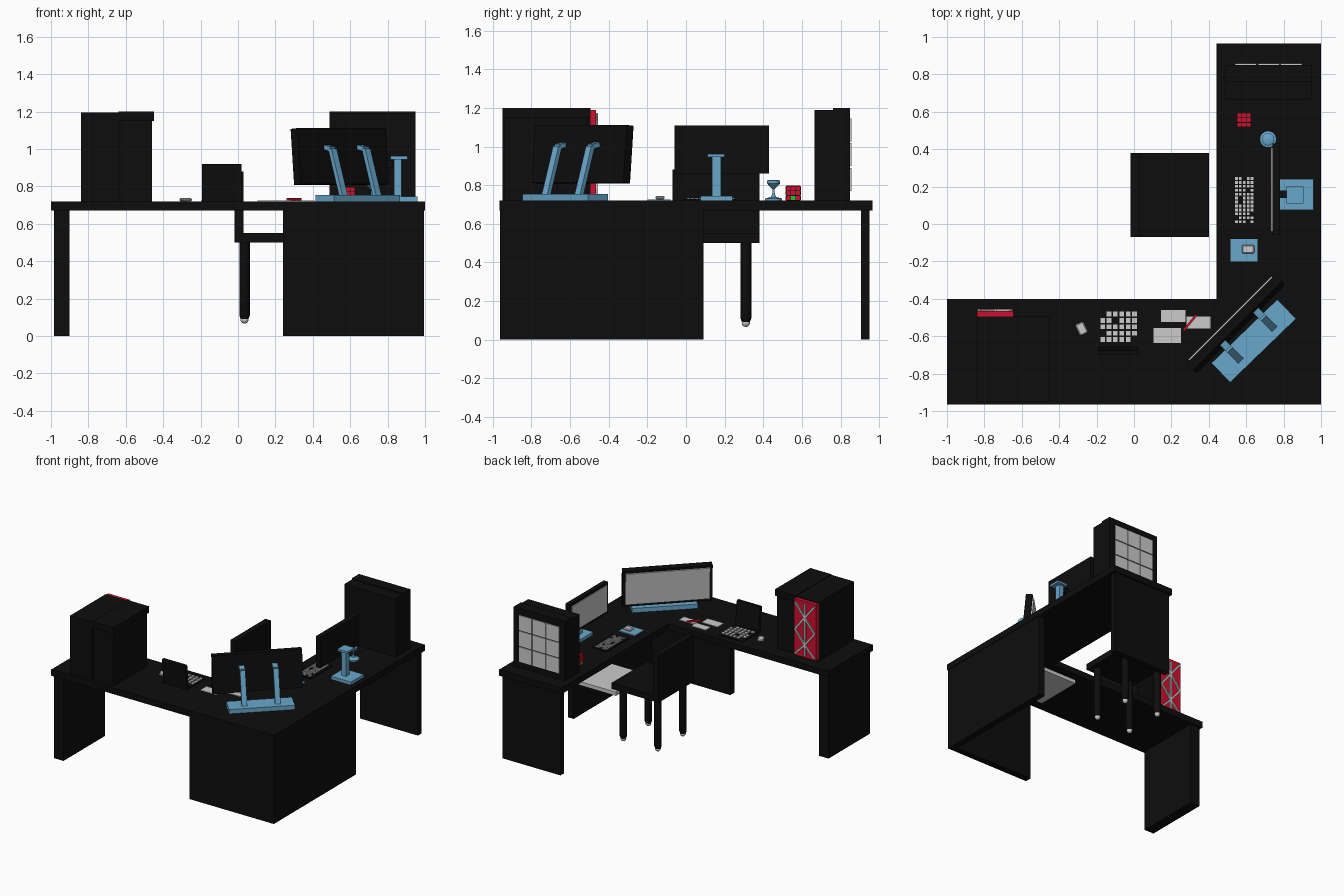
import bpy, bmesh, math, random
from mathutils import Vector, Matrix

if "Cube" in bpy.data.objects:
    bpy.data.objects.remove(bpy.data.objects["Cube"])

random.seed(4)

def mat(name, c):
    m = bpy.data.materials.new(name)
    m.diffuse_color = (*c, 1)
    m.use_nodes = True
    m.node_tree.nodes["Principled BSDF"].inputs["Base Color"].default_value = m.diffuse_color
    return m

BLACK = mat("black", (0.004, 0.004, 0.004))
BLUE = mat("blue", (0.14, 0.39, 0.60))
RED = mat("red", (0.62, 0.005, 0.03))
GREEN = mat("green", (0.02, 0.55, 0.03))

def finish(name, bm, m=None, M=None):
    bmesh.ops.recalc_face_normals(bm, faces=bm.faces)
    me = bpy.data.meshes.new(name)
    bm.to_mesh(me)
    bm.free()
    ob = bpy.data.objects.new(name, me)
    bpy.context.collection.objects.link(ob)
    if m:
        me.materials.append(m)
    if M is not None:
        ob.matrix_world = M
    return ob

def add_box(bm, a, b):
    c = [(p + q) / 2 for p, q in zip(a, b)]
    s = [q - p for p, q in zip(a, b)]
    bmesh.ops.create_cube(bm, size=1, matrix=Matrix.Translation(c) @ Matrix.Diagonal((*s, 1)))

def boxes(name, items, m=None, M=None):
    """One object from (x0,x1,y0,y1,z0,z1) boxes."""
    bm = bmesh.new()
    for x0, x1, y0, y1, z0, z1 in items:
        add_box(bm, (x0, y0, z0), (x1, y1, z1))
    return finish(name, bm, m, M)

def bars(name, segs, w, d, m, side):
    """Rectangular bars along segments; side is the width direction."""
    bm = bmesh.new()
    for p, q in segs:
        p, q = Vector(p), Vector(q)
        z = (q - p).normalized()
        x = (Vector(side) - z * z.dot(Vector(side))).normalized()
        y = z.cross(x)
        R = Matrix((x, y, z)).transposed().to_4x4()
        bmesh.ops.create_cube(bm, size=1, matrix=Matrix.Translation((p + q) / 2) @ R
                              @ Matrix.Diagonal((w, d, (q - p).length, 1)))
    return finish(name, bm, m)

def lathe(name, prof, loc, m=None, n=16):
    bm = bmesh.new()
    vs = [bm.verts.new((r, 0, z)) for r, z in prof]
    es = [bm.edges.new(e) for e in zip(vs, vs[1:])]
    bmesh.ops.spin(bm, geom=vs + es, cent=(0, 0, 0), axis=(0, 0, 1), angle=2 * math.pi, steps=n)
    bmesh.ops.remove_doubles(bm, verts=bm.verts, dist=1e-5)
    ob = finish(name, bm, m, Matrix.Translation(loc))
    for p in ob.data.polygons:
        p.use_smooth = True
    ob.data.set_sharp_from_angle(angle=math.radians(40))
    return ob

# L-shaped desk top
bm = bmesh.new()
outline = [(-1, -.965), (1, -.965), (1, .965), (.44, .965), (.44, -.40), (-1, -.40)]
f = bm.faces.new([bm.verts.new((x, y, .67)) for x, y in outline])
ext = bmesh.ops.extrude_face_region(bm, geom=[f])
bmesh.ops.translate(bm, vec=(0, 0, .05), verts=[v for v in ext["geom"] if isinstance(v, bmesh.types.BMVert)])
finish("desk_top", bm, BLACK)

# Desk supports
boxes("left_leg", [(-.985, -.90, -.95, -.42, 0, .67)], BLACK)
boxes("back_leg", [(.46, .98, .905, .95, 0, .67)], BLACK)
boxes("front_panel", [(.24, .995, -.962, -.91, 0, .67)], BLACK)
boxes("side_panel", [(.945, .995, -.91, .09, 0, .67)], BLACK)
boxes("under_shelf", [(.60, .945, -.35, .04, .26, .29)])

# Chair facing the right arm of the desk
boxes("chair_seat", [(-.02, .40, -.07, .38, .50, .55)], BLACK)
boxes("chair_back", [(-.02, .03, -.07, .38, .55, .88)], BLACK)
for i, (x, y) in enumerate([(x, y) for x in (.035, .345) for y in (-.01, .31)]):
    lathe(f"chair_leg_{i}", [(0, .085), (.02, .09), (.028, .11), (.028, .50), (0, .50)], (x, y, 0), BLACK, 12)
    lathe(f"caster_{i}", [(.022 * math.sin(a * math.pi / 6), .088 - .022 * math.cos(a * math.pi / 6))
                          for a in range(7)], (x, y, 0), None, 12)

# Left computer tower with red front
boxes("left_tower", [(-.84, -.64, -.95, -.495, .72, 1.195), (-.64, -.46, -.94, -.51, .72, 1.15),
                     (-.64, -.45, -.95, -.495, 1.15, 1.2)], BLACK)
boxes("red_front", [(-.84, -.645, -.505, -.465, .735, 1.19)], RED)
L, R, C, Y = -.83, -.655, -.742, -.46
pts = lambda a: [((x0, Y, z0), (x1, Y, z1)) for (x0, z0), (x1, z1) in zip(a, a[1:])]
bars("front_struts", pts([(L, 1.17), (C, 1.06), (R, .95), (C, .84), (L, .75)])
     + pts([(R, 1.17), (C, 1.06), (L, .95), (C, .84), (R, .75)])
     + pts([(C, 1.17), (C, .75)]), .01, .014, None, (0, 1, 0))

# Right computer tower with glazed side
boxes("right_tower", [(.49, .95, .665, .76, .72, 1.19), (.49, .95, .76, .85, .72, 1.2)], BLACK)
boxes("window_panes", [(.54 + i * .122, .655 + i * .122, .848, .857, .77 + j * .128, .89 + j * .128)
                       for i in range(3) for j in range(3)])

# Corner monitor, turned 45 degrees and leaning towards the user
M = Matrix.Translation((.545, -.535, .96)) @ Matrix.Rotation(math.radians(45), 4, 'Z') \
    @ Matrix.Rotation(math.radians(-5), 4, 'X')
boxes("corner_monitor", [(-.335, .335, -.025, .025, -.15, .15)], BLACK, M)
boxes("corner_screen", [(-.315, .315, .02, .035, -.13, .13)], None, M)

# Corner monitor stand
M = Matrix.Translation((.64, -.625, .72)) @ Matrix.Rotation(math.radians(44), 4, 'Z')
boxes("corner_stand_base", [(-.245, .245, -.072, .072, 0, .035)], BLUE, M)
segs = []
for dx, dy in ((0, 0), (.18, .17)):
    path = [(.565, -.725, .745), (.54, -.70, .85), (.505, -.665, 1.0), (.47, -.63, 1.01)]
    path = [(x + dx, y + dy, z) for x, y, z in path]
    segs += list(zip(path, path[1:]))
bars("corner_stand_arms", segs, .04, .025, BLUE, (1, 1, 0))

# Side monitor and stand
boxes("side_monitor", [(.74, .78, -.06, .43, .86, 1.11)], BLACK)
boxes("side_screen", [(.732, .742, -.04, .41, .88, 1.09)])
boxes("side_monitor_mount", [(.78, .83, .14, .18, .90, .94)], BLACK)
boxes("side_stand", [(.78, .96, .075, .24, .72, .745), (.835, .875, .135, .18, .745, .945),
                     (.815, .905, .11, .20, .945, .962)], BLUE)

# Laptop with loose keys
boxes("laptop_base", [(-.195, .02, -.66, -.45, .72, .728)], BLACK)
boxes("laptop_lid", [(-.105, .105, -.012, .012, 0, .20)], BLACK,
      Matrix.Translation((-.087, -.668, .72)) @ Matrix.Rotation(math.radians(6), 4, 'X'))

def keys(name, x0, y0, nx, ny, px, py, s, drop):
    items = []
    for i in range(nx):
        for j in range(ny):
            if random.random() > drop:
                x, y = x0 + i * px, y0 + j * py
                items.append((x, x + s, y, y + s, .726, .734))
    boxes(name, items)

keys("laptop_keys", -.18, -.63, 6, 5, .034, .034, .025, .12)

# Keyboard, mouse pad and mice
boxes("keyboard_base", [(.525, .66, -.01, .265, .72, .728)], BLACK)
keys("keyboard_keys", .54, .005, 5, 12, .021, .021, .015, .15)
boxes("mouse_pad", [(.515, .66, -.20, -.08, .72, .727)], BLUE)

def mouse(name, x, y, z, ang):
    ob = boxes(name, [(-.033, .033, -.024, .024, 0, .018)], None,
               Matrix.Translation((x, y, z)) @ Matrix.Rotation(math.radians(ang), 4, 'Z'))
    b = ob.modifiers.new("bevel", 'BEVEL')
    b.width = .006

mouse("pad_mouse", .61, -.135, .727, 0)
mouse("laptop_mouse", -.28, -.56, .72, 115)

# Paper sheets and pen
boxes("paper_sheets", [(.145, .275, -.525, -.46, .72, .725), (.105, .25, -.635, -.555, .72, .725),
                       (.28, .41, -.56, -.495, .72, .725)])
bars("pen", [((.265, -.57, .731), (.335, -.485, .731))], .014, .012, RED, (0, 0, 1))

# Puzzle cube: black core with raised squares
cx, cy, cz = .588, .555, .759
boxes("puzzle_cube", [(cx - .037, cx + .037, cy - .037, cy + .037, .72, .796)], BLACK)
tiles, green = [], []
for axis in range(3):
    for sgn in (-1, 1):
        for u in (-1, 0, 1):
            for v in (-1, 0, 1):
                c, h = [0, 0, 0], [.0105] * 3
                c[axis], h[axis] = sgn * .037, .002
                c[(axis + 1) % 3], c[(axis + 2) % 3] = u * .0245, v * .0245
                b = sum([(o + k - e, o + k + e) for o, k, e in zip((cx, cy, cz), c, h)], ())
                (green if (axis, u, v) == (0, 0, -1) else tiles).append(b)
boxes("cube_tiles_red", tiles, RED)
boxes("cube_tiles_green", green, GREEN)

# Small goblet-shaped lamp
lathe("small_lamp", [(0, 0), (.045, 0), (.045, .01), (.012, .02), (.006, .04), (.006, .06),
                     (.033, .088), (.033, .103), (.02, .108), (0, .108)], (.717, .453, .72), BLUE)
